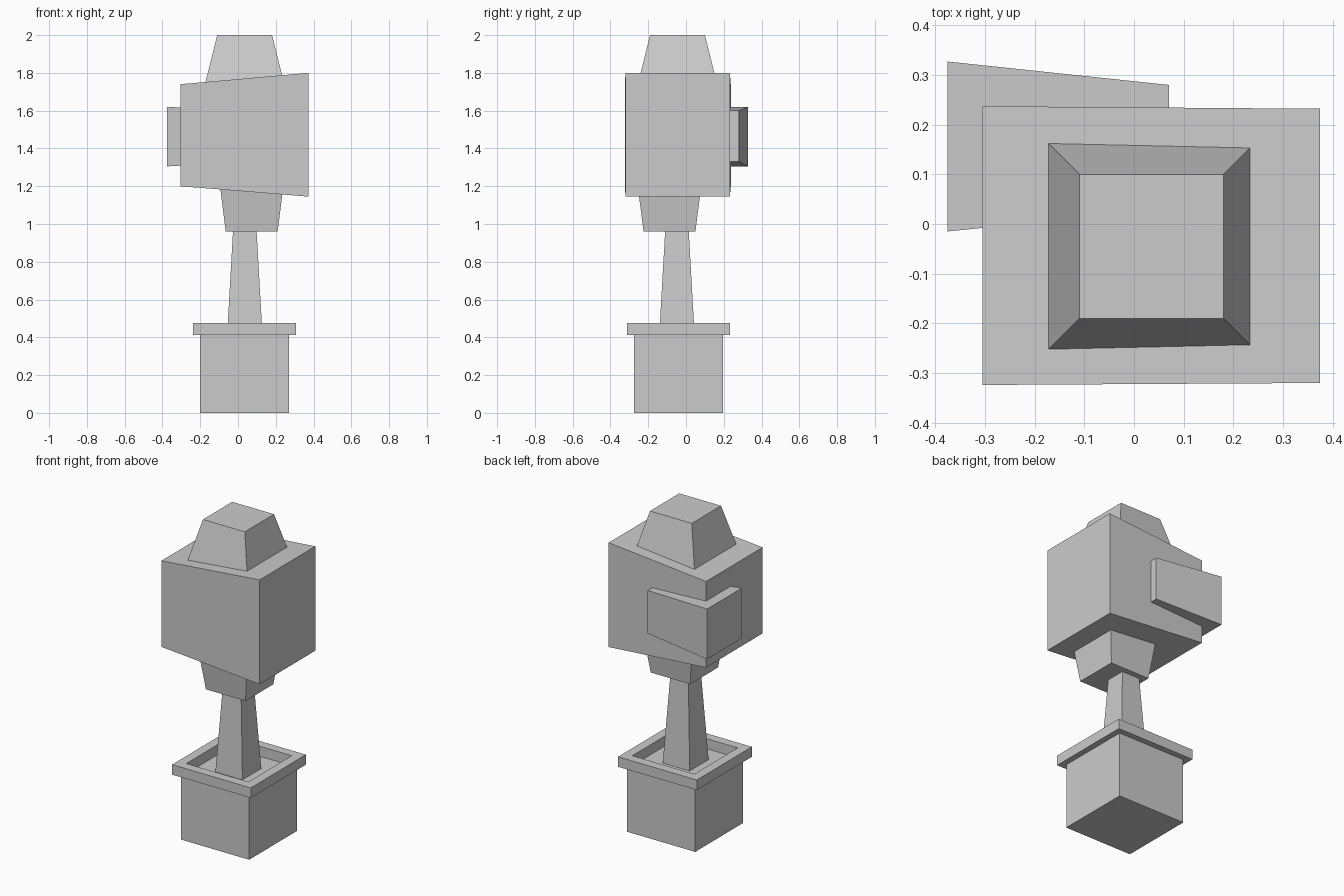
import bpy
import bmesh
from mathutils import Vector

cube = bpy.data.objects.get("Cube")
if cube:
    bpy.data.objects.remove(cube, do_unlink=True)

grey = bpy.data.materials.new("plain grey")
grey.use_nodes = True
colour = (0.6, 0.6, 0.6, 1)
grey.diffuse_color = colour
grey.node_tree.nodes["Principled BSDF"].inputs["Base Color"].default_value = colour


def finish(name, bm):
    bmesh.ops.recalc_face_normals(bm, faces=bm.faces)
    mesh = bpy.data.meshes.new(name)
    bm.to_mesh(mesh)
    bm.free()
    mesh.materials.append(grey)
    obj = bpy.data.objects.new(name, mesh)
    bpy.context.collection.objects.link(obj)
    return obj


def square(bm, centre, half, z):
    x, y = centre
    return [bm.verts.new((x + sx * half, y + sy * half, z))
            for sx, sy in ((-1, -1), (1, -1), (1, 1), (-1, 1))]


def lofted(name, centre, sections):
    """Stack square sections (half width, height) into one closed solid."""
    bm = bmesh.new()
    rings = [square(bm, centre, half, z) for half, z in sections]
    bm.faces.new(rings[0])
    bm.faces.new(rings[-1])
    for low, high in zip(rings, rings[1:]):
        for i in range(4):
            j = (i + 1) % 4
            bm.faces.new((low[i], low[j], high[j], high[i]))
    return finish(name, bm)


def tapered_block(name, left_end, right_end):
    """Join two upright rectangles (x, y range, z range) into a block."""
    bm = bmesh.new()
    bmesh.ops.create_cube(bm, size=2)
    for v in bm.verts:
        x, ys, zs = right_end if v.co.x > 0 else left_end
        v.co = Vector((x, ys[v.co.y > 0], zs[v.co.z > 0]))
    return finish(name, bm)


# Pot with an overhanging rim and a recessed soil surface
lofted("pot", (0.035, -0.04),
       [(0.236, 0), (0.236, 0.412), (0.273, 0.412), (0.273, 0.475),
        (0.215, 0.475), (0.215, 0.412)])

# Trunk and the narrow underside of the foliage
lofted("trunk", (0.036, -0.048), [(0.094, 0.405), (0.062, 0.97)])
lofted("lower_foliage", (0.0725, -0.0875), [(0.1375, 0.96), (0.174, 1.25)])

# Large crown block, taller towards +x
tapered_block("main_foliage",
              (-0.305, (-0.324, 0.237), (1.2, 1.74)),
              (0.374, (-0.32, 0.232), (1.145, 1.8)))

# Tapered top and the block on the back corner
lofted("top_foliage", (0.035, -0.045), [(0.22, 1.7), (0.145, 2)])
tapered_block("side_foliage",
              (-0.375, (-0.015, 0.327), (1.305, 1.62)),
              (0.07, (0.03, 0.28), (1.33, 1.6)))
